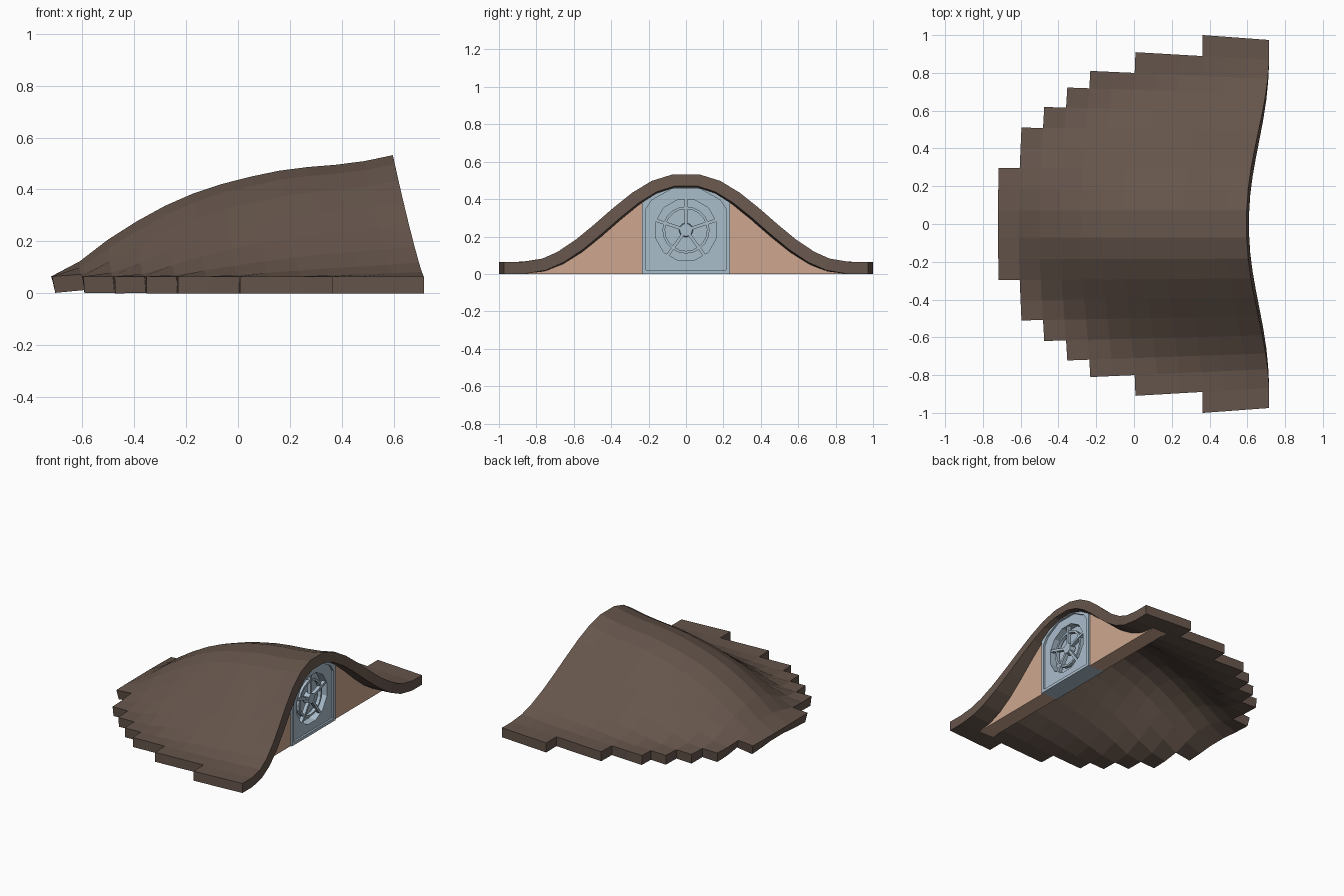
import bpy, bmesh, math
from mathutils import Matrix

if "Cube" in bpy.data.objects:
    bpy.data.objects.remove(bpy.data.objects["Cube"])


def material(name, rgb):
    m = bpy.data.materials.new(name)
    m.diffuse_color = (*rgb, 1)
    m.use_nodes = True
    m.node_tree.nodes["Principled BSDF"].inputs["Base Color"].default_value = m.diffuse_color
    return m


BROWN = material("roof_brown", (0.13, 0.09, 0.07))
TAN = material("wall_tan", (0.62, 0.39, 0.28))
BLUE = material("vent_blue_grey", (0.40, 0.51, 0.60))


def finish(name, bm, mat):
    bmesh.ops.recalc_face_normals(bm, faces=bm.faces)
    me = bpy.data.meshes.new(name)
    bm.to_mesh(me)
    bm.free()
    ob = bpy.data.objects.new(name, me)
    bpy.context.collection.objects.link(ob)
    me.materials.append(mat)
    return ob


def slab(name, profile, x0, x1, mat):
    """Extrude a (y, z) outline along x."""
    bm = bmesh.new()
    f = bm.faces.new([bm.verts.new((x0, y, z)) for y, z in profile])
    r = bmesh.ops.extrude_face_region(bm, geom=[f])
    bmesh.ops.translate(bm, vec=(x1 - x0, 0, 0),
                        verts=[v for v in r["geom"] if isinstance(v, bmesh.types.BMVert)])
    return finish(name, bm, mat)


def cut(ob, cutter):
    mod = ob.modifiers.new("cut", "BOOLEAN")
    mod.operation, mod.solver, mod.object = "DIFFERENCE", "EXACT", cutter
    bpy.context.view_layer.objects.active = ob
    bpy.ops.object.modifier_apply(modifier="cut")
    bpy.data.objects.remove(cutter)


# Roof: bell-shaped sections swept along the ridge, with stepped outer rows
RIM = 0.065
ridge = [.065, .125, .21, .28, .34, .388, .424, .452, .475, .489, .498, .512, .535]
bell = [.30, .38, .50, .58, .67, .73, .77, .80, .82, .84, .85, .86, .87]
rows = [.072, .185, .292, .397, .50, .607, .71, .80, .91, 1.027]
last_row = [2, 4, 5, 6, 7, 7, 8, 8, 8, 9, 9, 9]


def falloff(y, w):
    y = max(0, abs(y) - .03) / (w - .03)
    return 0.5 * (1 + math.cos(math.pi * min(1, y)))


def roof_point(i, b):
    x = -.70 + .118 * i - (.02 + .10 * i / 12) * falloff(b, .95)
    y = b * (1 - .07 * x * abs(b))
    return x, y, RIM + (ridge[i] - RIM) * falloff(y, bell[i])


bm = bmesh.new()
lines = [-b for b in reversed(rows)] + rows
grid = [[bm.verts.new(roof_point(i, b)) for b in lines] for i in range(13)]
for i in range(12):
    n = last_row[i]
    for k in range(9 - n, 10 + n):
        bm.faces.new((grid[i][k], grid[i + 1][k], grid[i + 1][k + 1], grid[i][k + 1]))
bmesh.ops.delete(bm, geom=[v for v in bm.verts if not v.link_faces], context="VERTS")
roof = finish("roof_shell", bm, BROWN)
if sum(p.normal.z for p in roof.data.polygons) < 0:
    roof.data.flip_normals()
sol = roof.modifiers.new("thickness", "SOLIDIFY")
sol.thickness, sol.offset = RIM, -1

# Gable wall panels either side of the vent
for side, name in ((1, "wall_right"), (-1, "wall_left")):
    pts = [(.23, 0), (.86, 0), (.80, .025), (.70, .07), (.60, .125),
           (.50, .20), (.40, .285), (.23, .41)]
    slab(name, [(side * y, z) for y, z in pts], .455, .565, TAN)


# Vent frame with a recessed face and a round opening
def arch(w, z0, top):
    half = [(w, z0), (w, top - .11), (w * .85, top - .06), (.075, top)]
    return half + [(-y, z) for y, z in reversed(half)]


CZ = .235
circle = [(.168 * math.cos(math.radians(15 + 30 * a)),
           CZ + .168 * math.sin(math.radians(15 + 30 * a))) for a in range(12)]
frame = slab("vent_frame", arch(.235, 0, .49), .45, .575, BLUE)
cut(frame, slab("cutter_face", arch(.215, .02, .455), .562, .7, BLUE))
cut(frame, slab("cutter_opening", circle, .51, .7, BLUE))

# Fan: hub, ring and five spokes
to_x = Matrix.Translation((.54, 0, CZ)) @ Matrix.Rotation(math.pi / 2, 4, "Y")
bm = bmesh.new()
bmesh.ops.create_cone(bm, cap_ends=True, segments=12, radius1=.038, radius2=.034,
                      depth=.04, matrix=to_x)
finish("fan_hub", bm, BLUE)

bm = bmesh.new()
sect = [(.112, -.012), (.126, -.012), (.126, .012), (.112, .012)]
rings = [[bm.verts.new((.54 + d, r * math.sin(a * math.tau / 20), CZ + r * math.cos(a * math.tau / 20)))
          for r, d in sect] for a in range(20)]
for a in range(20):
    p, q = rings[a], rings[(a + 1) % 20]
    for k in range(4):
        bm.faces.new((p[k], p[(k + 1) % 4], q[(k + 1) % 4], q[k]))
finish("fan_ring", bm, BLUE)

for s in range(5):
    bm = bmesh.new()
    m = (Matrix.Translation((.545, 0, CZ)) @ Matrix.Rotation(s * math.tau / 5, 4, "X")
         @ Matrix.Translation((0, 0, .098)) @ Matrix.Diagonal((.024, .017, .14, 1)))
    bmesh.ops.create_cube(bm, size=1, matrix=m)
    finish(f"fan_spoke_{s + 1}", bm, BLUE)
